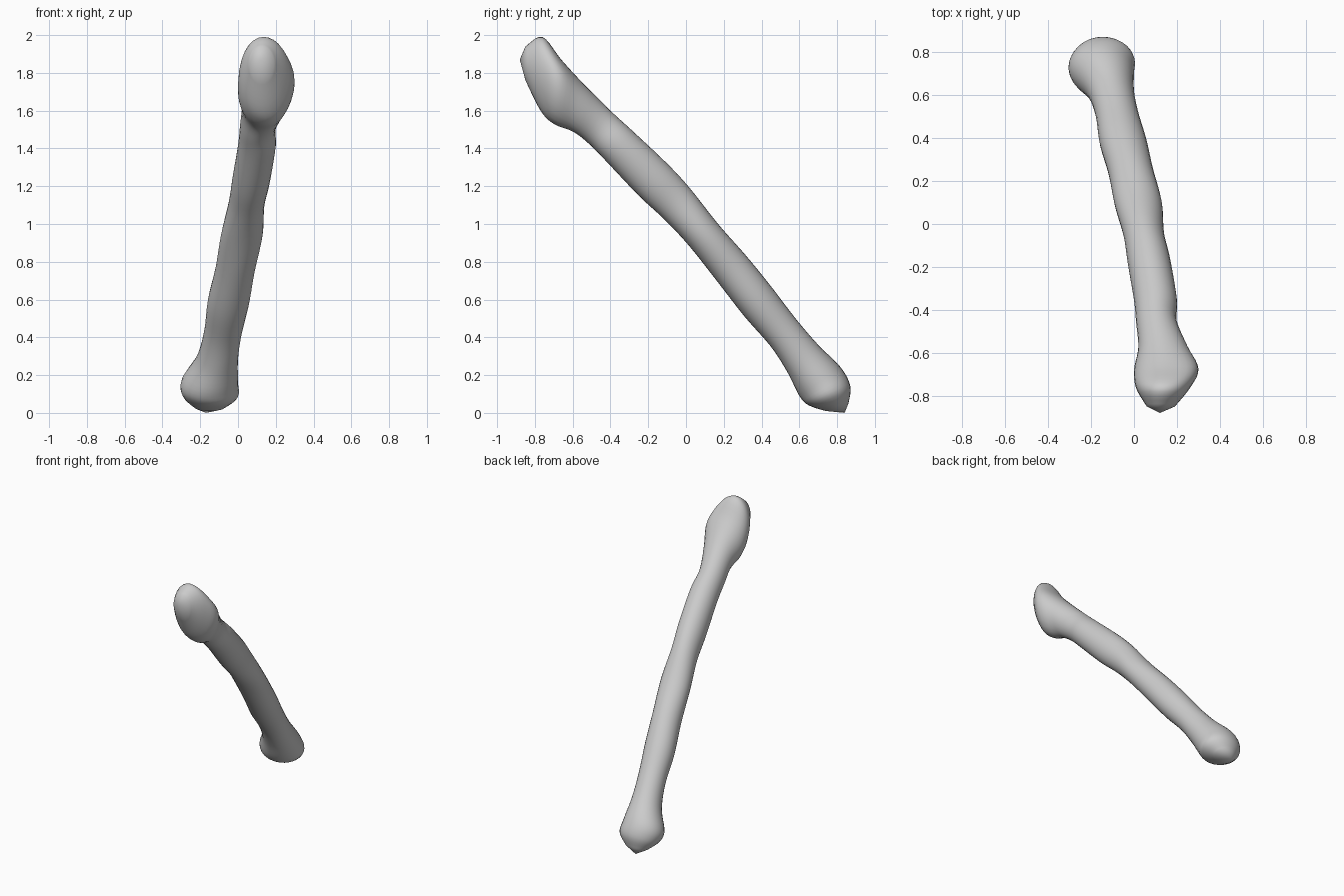
import bpy
import bmesh
import math
from mathutils import Vector

default_cube = bpy.data.objects.get("Cube")
if default_cube:
    bpy.data.objects.remove(default_cube, do_unlink=True)

SIDES = 28
STEPS = 5

# Cross-sections along the bone:
# upper y, upper z, lower y, lower z, lowest x, highest x, lift of the +x bulge
SECTIONS = [
    (-.85, 1.94, -.85, 1.76, .06, .19, 0),
    (-.76, 1.99, -.77, 1.60, .01, .26, .02),
    (-.66, 1.87, -.70, 1.53, .0, .30, .05),
    (-.55, 1.75, -.60, 1.49, .02, .25, .02),
    (-.40, 1.60, -.52, 1.43, .01, .20, 0),
    (-.28, 1.49, -.43, 1.34, .0, .20, 0),
    (-.10, 1.32, -.25, 1.15, -.03, .17, 0),
    (.02, 1.19, -.11, 1.02, -.05, .14, 0),
    (.17, 1.0, .02, .88, -.09, .13, 0),
    (.32, .83, .17, .69, -.12, .09, 0),
    (.45, .67, .31, .51, -.16, .06, 0),
    (.58, .50, .45, .35, -.18, .02, 0),
    (.70, .36, .54, .21, -.22, .0, 0),
    (.82, .24, .60, .09, -.30, .0, 0),
    (.87, .14, .65, .04, -.29, .0, 0),
    (.86, .05, .74, .01, -.23, -.07, 0),
]
HEAD_TIP = Vector((.12, -.88, 1.87))
FOOT_TIP = Vector((-.17, .84, 0))


def make_material(name, color):
    material = bpy.data.materials.new(name)
    material.use_nodes = True
    material.diffuse_color = color
    shader = next(n for n in material.node_tree.nodes if n.type == "BSDF_PRINCIPLED")
    shader.inputs["Base Color"].default_value = color
    return material


def blend(before, start, end, after, t):
    """Smooth curve through start and end, guided by both neighbours."""
    slope = (end - before) / 2
    next_slope = (after - start) / 2
    ease = t * t * (3 - 2 * t)
    return (start + (end - start) * ease
            + slope * t * (1 - t) ** 2
            - next_slope * t * t * (1 - t))


def smooth_sections(sections):
    last = len(sections) - 1
    result = []
    for i in range(last):
        near = [sections[max(0, min(last, i + k))] for k in (-1, 0, 1, 2)]
        for step in range(STEPS):
            result.append([blend(*values, step / STEPS) for values in zip(*near)])
    result.append(sections[last])
    return result


def add_ring(bm, section):
    upper_y, upper_z, lower_y, lower_z, x_min, x_max, lift = section
    upper = Vector((0, upper_y, upper_z))
    lower = Vector((0, lower_y, lower_z))
    middle = (upper + lower) / 2
    middle.x = (x_min + x_max) / 2
    reach = (upper - lower) / 2
    width = (x_max - x_min) / 2
    ring = []
    for i in range(SIDES):
        angle = math.tau * i / SIDES
        side = math.sin(angle)
        point = middle + reach * math.cos(angle)
        point.x += width * side
        point += reach.normalized() * lift * max(side, 0) ** 2
        ring.append(bm.verts.new(point))
    return ring


def close_end(bm, ring, tip):
    apex = bm.verts.new(tip)
    for a, b in zip(ring, ring[1:] + ring[:1]):
        bm.faces.new((a, b, apex))


# Bone: one continuous loft with a knobbly head and foot
bm = bmesh.new()
rings = [add_ring(bm, section) for section in smooth_sections(SECTIONS)]
for ring, following in zip(rings, rings[1:]):
    for i in range(SIDES):
        j = (i + 1) % SIDES
        bm.faces.new((ring[i], ring[j], following[j], following[i]))
close_end(bm, rings[0], HEAD_TIP)
close_end(bm, rings[-1], FOOT_TIP)
bmesh.ops.recalc_face_normals(bm, faces=bm.faces)

mesh = bpy.data.meshes.new("bone")
bm.to_mesh(mesh)
bm.free()
bone = bpy.data.objects.new("bone", mesh)
bpy.context.collection.objects.link(bone)
mesh.materials.append(make_material("pale grey", (.6, .6, .6, 1)))

# Smooth shading with crisp rims kept
bpy.ops.object.select_all(action="DESELECT")
bone.select_set(True)
bpy.context.view_layer.objects.active = bone
bpy.ops.object.shade_smooth_by_angle(angle=math.radians(50))
